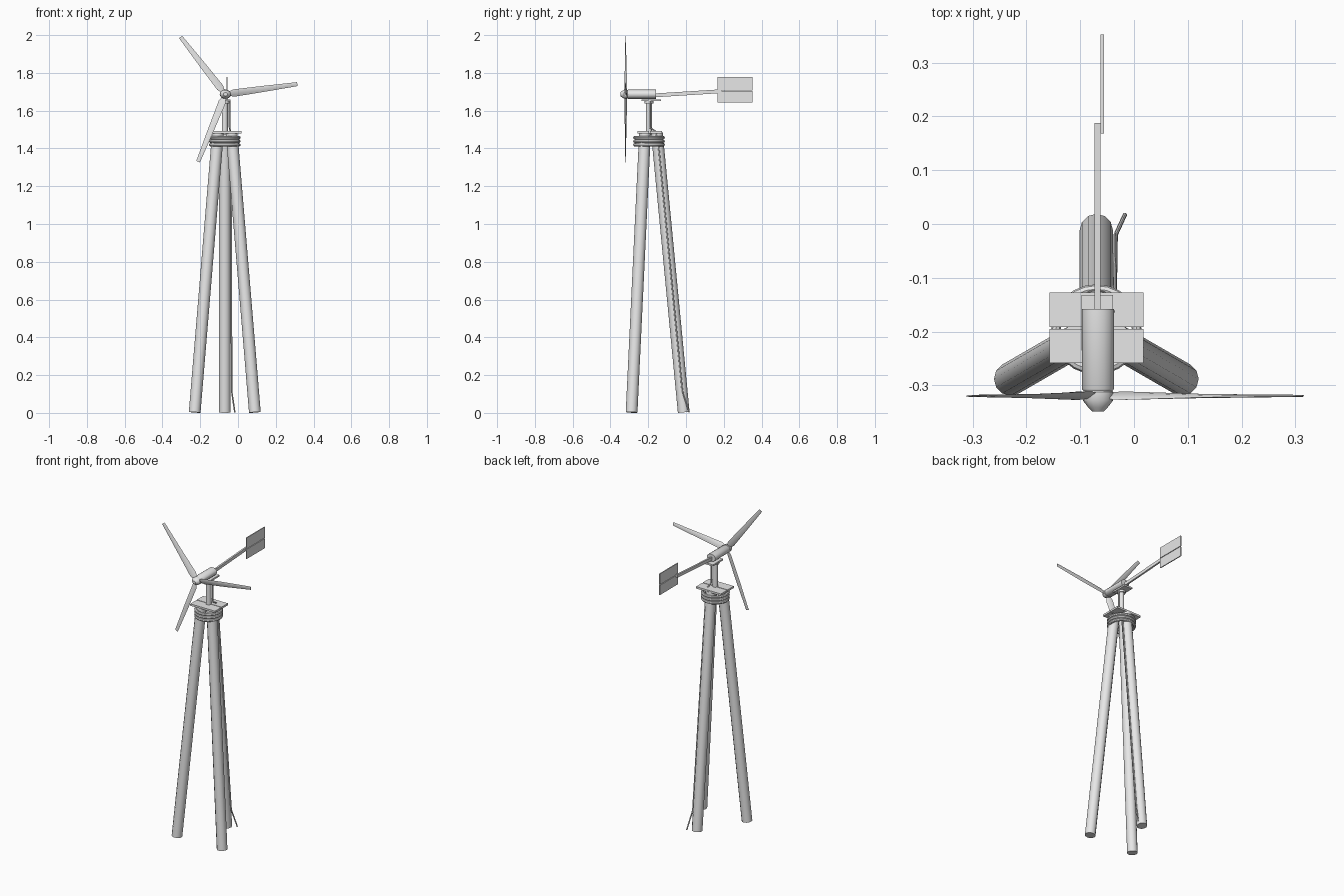
import bpy, bmesh, math
from mathutils import Vector, Matrix

if "Cube" in bpy.data.objects:
    bpy.data.objects.remove(bpy.data.objects["Cube"])

grey = bpy.data.materials.new("light grey")
grey.diffuse_color = (0.8, 0.8, 0.8, 1)
grey.use_nodes = True
grey.node_tree.nodes["Principled BSDF"].inputs["Base Color"].default_value = grey.diffuse_color
CX, CY = -0.07, -0.196           # tower axis
HUB = Vector((-0.067, -0.319, 1.687))


def finish(name, bm, smooth=True):
    bmesh.ops.recalc_face_normals(bm, faces=bm.faces)
    me = bpy.data.meshes.new(name)
    bm.to_mesh(me)
    bm.free()
    ob = bpy.data.objects.new(name, me)
    bpy.context.collection.objects.link(ob)
    me.materials.append(grey)
    if smooth:
        bpy.ops.object.select_all(action='DESELECT')
        ob.select_set(True)
        bpy.context.view_layer.objects.active = ob
        bpy.ops.object.shade_smooth_by_angle(angle=math.radians(35))
    return ob


def box(name, lo, hi):
    lo, hi = Vector(lo), Vector(hi)
    bm = bmesh.new()
    m = Matrix.Translation((lo + hi) / 2) @ Matrix.Diagonal((*(hi - lo), 1))
    bmesh.ops.create_cube(bm, size=1, matrix=m)
    return finish(name, bm, False)


def rod(name, a, b, r, n=12):
    a, b = Vector(a), Vector(b)
    d = b - a
    bm = bmesh.new()
    m = Matrix.Translation((a + b) / 2) @ d.to_track_quat('Z', 'Y').to_matrix().to_4x4()
    bmesh.ops.create_cone(bm, cap_ends=True, segments=n, radius1=r, radius2=r,
                          depth=d.length, matrix=m)
    return finish(name, bm)


def lathe_y(name, profile, centre, n=16, zscale=1.0):
    """Turn (radius, y) points around the y axis."""
    bm = bmesh.new()
    rings = [[bm.verts.new((centre[0] + r * math.cos(2 * math.pi * i / n), y,
                            centre[2] + zscale * r * math.sin(2 * math.pi * i / n)))
              for i in range(n)] for r, y in profile]
    for p, q in zip(rings, rings[1:]):
        for i in range(n):
            j = (i + 1) % n
            bm.faces.new((p[i], p[j], q[j], q[i]))
    bm.faces.new(rings[0])
    bm.faces.new(rings[-1])
    return finish(name, bm)


# Three leaning legs
for name, deg in (("back_leg", 90), ("left_leg", 210), ("right_leg", 330)):
    c, s = math.cos(math.radians(deg)), math.sin(math.radians(deg))
    rod(name, (CX + 0.184 * c, CY + 0.184 * s, 0.003),
        (CX + 0.042 * c, CY + 0.042 * s, 1.481), 0.031)

# Binding rings around the leg tops
for k in range(3):
    bm = bmesh.new()
    R, r, n, m = 0.075, 0.009, 24, 8
    g = [[bm.verts.new((CX + (R + r * math.cos(b)) * math.cos(a),
                        CY + (R + r * math.cos(b)) * math.sin(a),
                        1.419 + k * 0.019 + r * math.sin(b)))
          for b in (2 * math.pi * j / m for j in range(m))]
         for a in (2 * math.pi * i / n for i in range(n))]
    for i in range(n):
        for j in range(m):
            i2, j2 = (i + 1) % n, (j + 1) % m
            bm.faces.new((g[i][j], g[i2][j], g[i2][j2], g[i][j2]))
    finish(f"binding_ring_{k + 1}", bm)

# Platform planks, mast and bracket
box("front_plank", (-0.157, -0.258, 1.480), (0.018, -0.195, 1.492))
box("back_plank", (-0.157, -0.191, 1.480), (0.018, -0.127, 1.492))
rod("mast", (CX, CY, 1.475), (CX, CY, 1.66), 0.016)
rod("mast_cap", (CX, CY, 1.638), (CX, CY, 1.652), 0.024)
box("bracket_plate", (-0.098, -0.235, 1.65), (-0.039, -0.132, 1.66))

# Generator body and nose cone
lathe_y("generator", [(0.027, -0.31), (0.03, -0.306), (0.03, -0.158)], HUB, zscale=0.8)
lathe_y("nose_cone", [(0.024, -0.308), (0.028, -0.312), (0.028, -0.328),
                      (0.018, -0.341), (0.011, -0.348)], HUB, zscale=0.85)

# Tapered, twisted blades
stations = [(0.015, 0.022, 32), (0.045, 0.042, 22), (0.2, 0.033, 11), (0.385, 0.021, 5)]
for k in range(3):
    a = math.radians(8 + 120 * k)
    u = Vector((math.cos(a), 0, math.sin(a)))
    v = Vector((-math.sin(a), 0, math.cos(a)))
    w = Vector((0, -1, 0))
    bm = bmesh.new()
    rings = []
    for d, chord, pitch in stations:
        p = math.radians(pitch)
        e = v * math.cos(p) + w * math.sin(p)
        f = w * math.cos(p) - v * math.sin(p)
        t = chord * 0.08
        rings.append([bm.verts.new(HUB + u * d + e * chord * x + f * t * y) for x, y in
                      ((0.5, 0), (0.3, 1), (-0.2, 0.7), (-0.5, 0), (-0.2, -0.7), (0.3, -1))])
    for p, q in zip(rings, rings[1:]):
        for i in range(6):
            j = (i + 1) % 6
            bm.faces.new((p[i], p[j], q[j], q[i]))
    bm.faces.new(rings[0])
    bm.faces.new(rings[-1])
    finish(f"blade_{k + 1}", bm)

# Tail boom, rising slightly to the back, and two vane boards
boom = box("tail_boom", (-0.073, -0.165, 1.671), (-0.062, 0.188, 1.691))
for vert in boom.data.vertices:
    if vert.co.y > 0:
        vert.co.z += 0.022
box("upper_vane", (-0.062, 0.168, 1.708), (-0.056, 0.352, 1.777))
box("lower_vane", (-0.062, 0.168, 1.642), (-0.056, 0.352, 1.704))

# Cable from the generator down along the back leg
path = [(-0.017, 0.017, 0.003), (-0.034, -0.02, 0.12), (-0.036, -0.145, 1.41),
        (-0.04, -0.16, 1.49), (-0.045, -0.19, 1.51), (-0.045, -0.19, 1.655)]
for i, (p, q) in enumerate(zip(path, path[1:])):
    rod(f"cable_{i + 1}", p, q, 0.004, 8)
